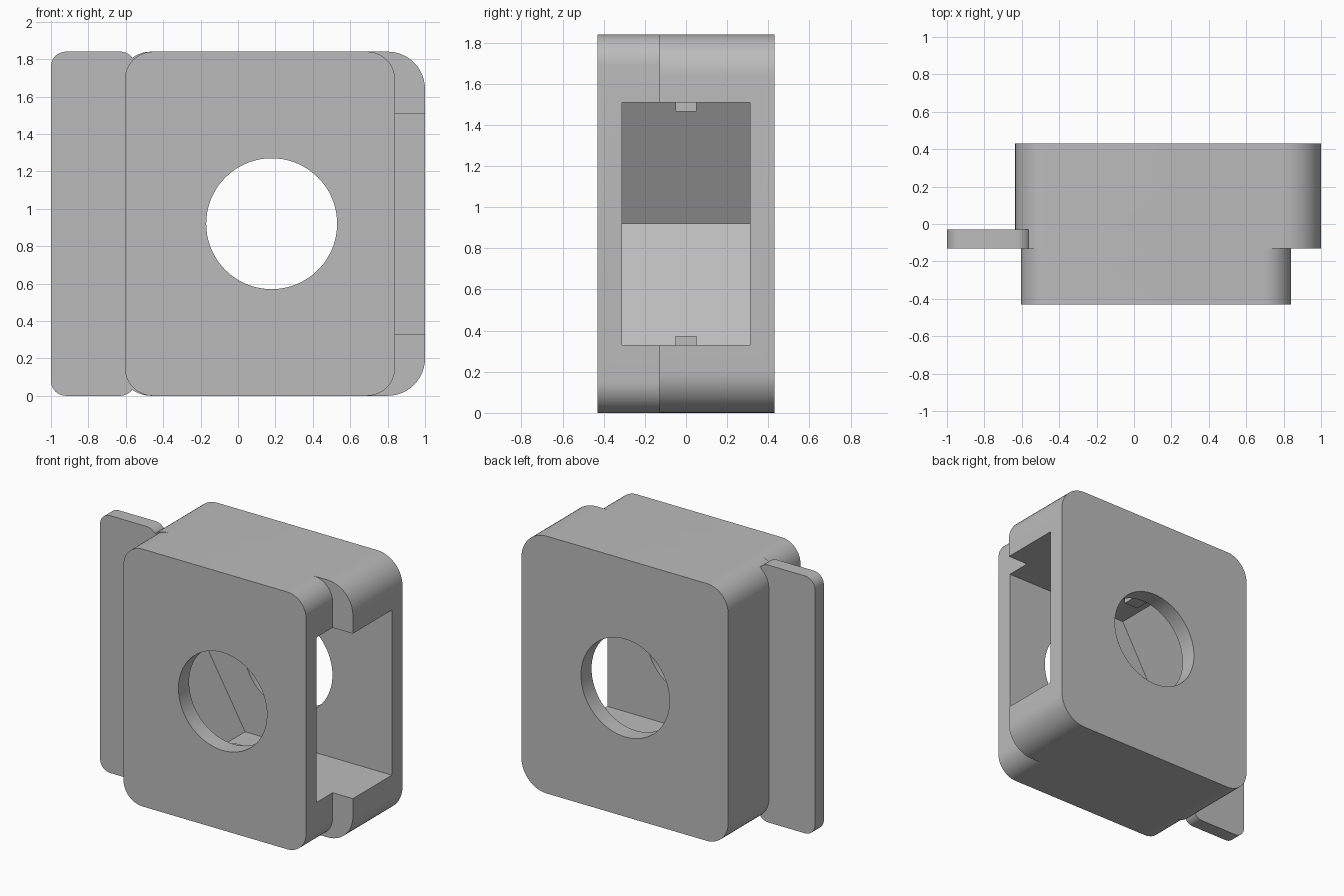
import bpy, bmesh, math

cube = bpy.data.objects.get("Cube")
if cube:
    bpy.data.objects.remove(cube, do_unlink=True)

H = 1.84                 # overall height
CX, CZ = 0.18, H / 2     # axis of the bolt hole
FLAT = 0.59              # half the pocket height

grey = bpy.data.materials.new("plain grey")
grey.use_nodes = True
color = (0.5, 0.5, 0.5, 1)
grey.diffuse_color = color
grey.node_tree.nodes["Principled BSDF"].inputs["Base Color"].default_value = color


def prism(name, outline, y0, y1):
    """Extrude an x-z outline from y0 to y1."""
    bm = bmesh.new()
    face = bm.faces.new([bm.verts.new((x, y0, z)) for x, z in outline])
    moved = bmesh.ops.extrude_face_region(bm, geom=[face])["geom"]
    verts = [v for v in moved if isinstance(v, bmesh.types.BMVert)]
    bmesh.ops.translate(bm, verts=verts, vec=(0, y1 - y0, 0))
    bmesh.ops.recalc_face_normals(bm, faces=bm.faces)
    mesh = bpy.data.meshes.new(name)
    bm.to_mesh(mesh)
    bm.free()
    mesh.materials.append(grey)
    obj = bpy.data.objects.new(name, mesh)
    bpy.context.collection.objects.link(obj)
    return obj


def rounded(x0, x1, left_r, right_r, steps=12):
    """Full-height rectangle with rounded corners."""
    corners = [(x1 - right_r, H - right_r, right_r, 0),
               (x0 + left_r, H - left_r, left_r, 1),
               (x0 + left_r, left_r, left_r, 2),
               (x1 - right_r, right_r, right_r, 3)]
    points = []
    for cx, cz, r, quarter in corners:
        for i in range(steps + 1):
            a = (quarter + i / steps) * math.pi / 2
            points.append((cx + r * math.cos(a), cz + r * math.sin(a)))
    return points


def combine(target, tool, operation):
    """Apply a boolean and drop the tool object."""
    tool.hide_render = True
    mod = target.modifiers.new(operation.lower(), "BOOLEAN")
    mod.operation, mod.object, mod.solver = operation, tool, "EXACT"
    bpy.ops.object.select_all(action="DESELECT")
    bpy.context.view_layer.objects.active = target
    target.select_set(True)
    bpy.ops.object.modifier_apply(modifier=mod.name)
    bpy.data.objects.remove(tool, do_unlink=True)


# Stepped housing with a side flange
housing = prism("nut_housing", rounded(-0.635, 1.0, 0.17, 0.2), -0.13, 0.43)
combine(housing, prism("front_block", rounded(-0.605, 0.84, 0.15, 0.15), -0.43, -0.13), "UNION")
combine(housing, prism("side_flange", rounded(-1.0, -0.55, 0.08, 0.08), -0.13, -0.03), "UNION")

# Half-hexagon pocket open to the side
side = FLAT / math.sqrt(3)
pocket = [(1.2, CZ - FLAT), (1.2, CZ + FLAT), (CX - side, CZ + FLAT),
          (CX - 2 * side, CZ), (CX - side, CZ - FLAT)]
combine(housing, prism("pocket_cutter", pocket, -0.31, 0.31), "DIFFERENCE")

# Bolt hole straight through both walls
turns = [i * math.tau / 72 for i in range(72)]
hole = [(CX + 0.35 * math.cos(a), CZ + 0.35 * math.sin(a)) for a in turns]
combine(housing, prism("hole_cutter", hole, -0.6, 0.6), "DIFFERENCE")

bpy.ops.object.shade_smooth_by_angle(angle=math.radians(30))

# Small retaining nubs on the pocket floor and ceiling
for name, sign in (("lower_nub", -1), ("upper_nub", 1)):
    root, tip = CZ + sign * (FLAT + 0.02), CZ + sign * (FLAT - 0.045)
    prism(name, [(-0.07, root), (0.04, root), (0.04, tip), (-0.07, tip)], -0.05, 0.05)
